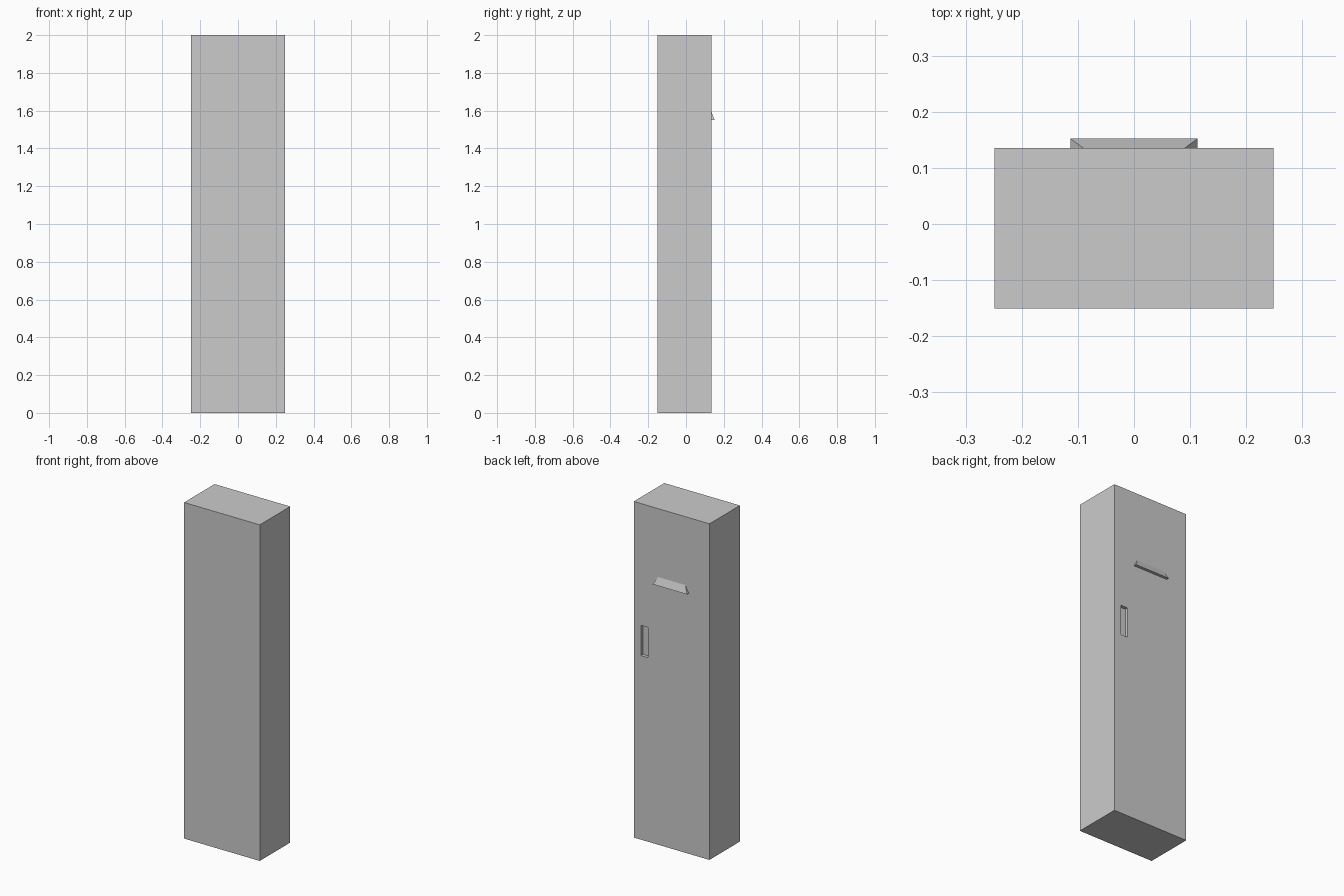
import bpy
import bmesh

if "Cube" in bpy.data.objects:
    bpy.data.objects.remove(bpy.data.objects["Cube"])


def make_object(name, bm):
    bmesh.ops.recalc_face_normals(bm, faces=bm.faces)
    mesh = bpy.data.meshes.new(name)
    bm.to_mesh(mesh)
    bm.free()
    obj = bpy.data.objects.new(name, mesh)
    bpy.context.collection.objects.link(obj)
    return obj


def box(name, x0, x1, y0, y1, z0, z1):
    bm = bmesh.new()
    bmesh.ops.create_cube(bm, size=1)
    for v in bm.verts:
        v.co = (x1 if v.co.x > 0 else x0,
                y1 if v.co.y > 0 else y0,
                z1 if v.co.z > 0 else z0)
    return make_object(name, bm)


DOOR_Y = 0.135

# Locker body with its door on the +y face
body = box("locker_body", -0.249, 0.249, -0.151, DOOR_Y, 0, 2)

# Recessed finger pull in the door
cutter = box("handle_recess_cutter", 0.157, 0.203, DOOR_Y - 0.02, DOOR_Y + 0.05, 1.095, 1.275)
cutter.hide_render = True
cutter.hide_viewport = True
cutter.display_type = 'WIRE'
cut = body.modifiers.new("handle_recess", 'BOOLEAN')
cut.operation = 'DIFFERENCE'
cut.solver = 'EXACT'
cut.object = cutter

# Sloped vent hood: wide rectangular underside tapering to a top edge on the door
bm = bmesh.new()
HOOD_Y, HOOD_Z, RIDGE_Z = 0.152, 1.55, 1.593
base = [bm.verts.new(p) for p in ((-0.113, DOOR_Y, HOOD_Z), (0.113, DOOR_Y, HOOD_Z),
                                  (0.113, HOOD_Y, HOOD_Z), (-0.113, HOOD_Y, HOOD_Z))]
left, right = [bm.verts.new((x, DOOR_Y, RIDGE_Z)) for x in (-0.09, 0.09)]
bm.faces.new(base)
bm.faces.new((base[3], base[2], right, left))
bm.faces.new((base[0], base[3], left))
bm.faces.new((base[2], base[1], right))
bm.faces.new((base[1], base[0], left, right))
make_object("vent_hood", bm)
